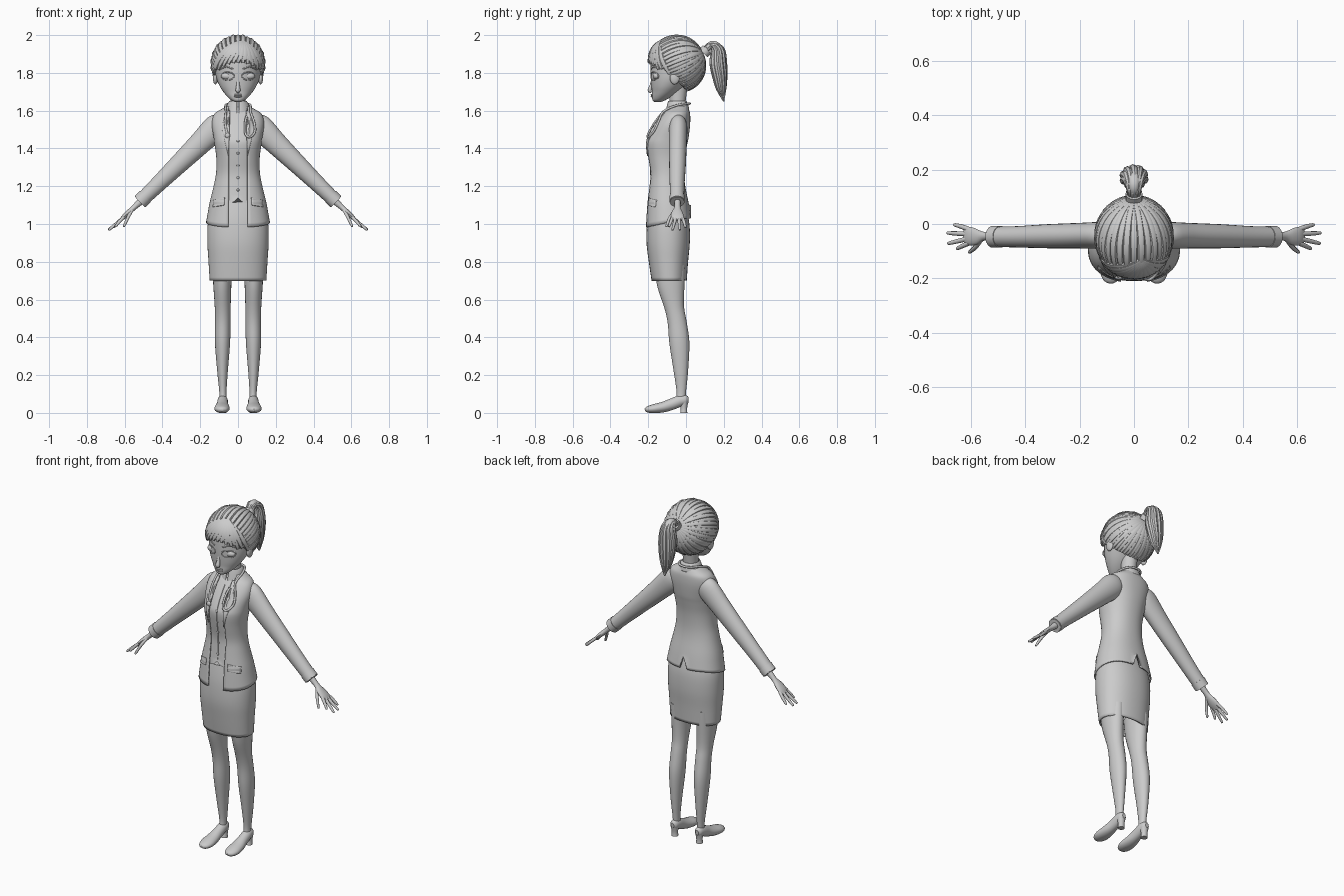
import bpy, bmesh, math
from mathutils import Vector, Matrix

if "Cube" in bpy.data.objects:
    bpy.data.objects.remove(bpy.data.objects["Cube"])

V = Vector


def smooth(P, k=4):
    """Catmull-Rom resampling of a list of tuples."""
    out = []
    for i in range(len(P) - 1):
        q = [P[max(i - 1, 0)], P[i], P[i + 1], P[min(i + 2, len(P) - 1)]]
        for j in range(k):
            t = j / k
            out.append(tuple(.5 * (2*b + (c-a)*t + (2*a-5*b+4*c-d)*t*t + (3*b-a-3*c+d)*t**3)
                             for a, b, c, d in zip(*q)))
    return out + [tuple(P[-1])]


def finish(bm, name, mirror=False, thick=0):
    me = bpy.data.meshes.new(name)
    bmesh.ops.recalc_face_normals(bm, faces=bm.faces[:])
    bm.to_mesh(me)
    bm.free()
    ob = bpy.data.objects.new(name, me)
    bpy.context.collection.objects.link(ob)
    if thick:
        m = ob.modifiers.new("thickness", 'SOLIDIFY')
        m.thickness, m.offset = thick, 0
    if mirror:
        ob.modifiers.new("mirror", 'MIRROR')
    return ob


def build(name, grids, closed=True, cap=True, **kw):
    """Skin lists of rings into one object."""
    bm = bmesh.new()
    for rings in grids:
        vs = [[bm.verts.new(p) for p in r] for r in rings]
        n = len(vs[0])
        for a, b in zip(vs, vs[1:]):
            for i in range(n if closed else n - 1):
                j = (i + 1) % n
                bm.faces.new((a[i], a[j], b[j], b[i]))
        if cap:
            bm.faces.new(vs[0])
            bm.faces.new(vs[-1])
    return finish(bm, name, **kw)


def tube(pts, ref=(0, 1, 0), n=16, k=4):
    """Rings along points (x, y, z, r_side, r_ref)."""
    P = smooth(pts, k) if k > 1 else pts
    C = [V(p[:3]) for p in P]
    rings = []
    for i, p in enumerate(P):
        t = (C[min(i + 1, len(C) - 1)] - C[max(i - 1, 0)]).normalized()
        b = V(ref(C[i]) if callable(ref) else ref)
        b = (b - b.dot(t) * t).normalized()
        a = t.cross(b)
        ring = []
        for j in range(n):
            w = 2 * math.pi * j / n
            v = C[i] + a * p[3] * math.cos(w) + b * p[4] * math.sin(w)
            v.z = max(v.z, 0)
            ring.append(v)
        rings.append(ring)
    return rings


def section(z, yf, yb, hw, n=48, gap=0, e=2.2):
    """Horizontal superellipse, starting at the front; gap leaves the front open."""
    cy, ry = (yf + yb) / 2, (yb - yf) / 2
    g = math.asin(min(.95, gap / hw) ** (e / 2)) if gap else 0
    s = lambda v: math.copysign(abs(v) ** (2 / e), v)
    angs = [g + (2 * math.pi - 2 * g) * i / n for i in range(n + 1 if gap else n)]
    return [V((hw * s(math.sin(a)), cy - ry * s(math.cos(a)), z)) for a in angs]


def front(rows, x, z, e=2.2):
    """y of the front of a lofted body at (x, z)."""
    r = min(rows, key=lambda q: abs(q[0] - z))
    cy, ry = (r[1] + r[2]) / 2, (r[2] - r[1]) / 2
    return cy - ry * max(0, 1 - abs(x / r[3]) ** e) ** (1 / e)


def blob(name, loc, size, mirror=False, cut=None):
    bm = bmesh.new()
    bmesh.ops.create_uvsphere(bm, u_segments=32, v_segments=20, radius=1,
                              matrix=Matrix.Translation(loc) @ Matrix.Diagonal((*size, 1)))
    if cut:
        bmesh.ops.bisect_plane(bm, geom=bm.verts[:] + bm.edges[:] + bm.faces[:],
                               plane_co=cut[0], plane_no=cut[1], clear_inner=True)
    return finish(bm, name, mirror)


# Open coat: rows are z, front y, back y, half width
TORSO = smooth([(1.625, -.09, .005, .05), (1.605, -.105, .012, .085), (1.58, -.125, .018, .122),
                (1.53, -.16, .018, .135), (1.46, -.2, .01, .125), (1.42, -.211, .002, .12),
                (1.35, -.203, -.01, .111), (1.27, -.191, -.014, .112), (1.2, -.195, -.008, .125),
                (1.11, -.205, .01, .147), (1.03, -.212, .023, .165)])
rings = []
for i, r in enumerate(TORSO):
    ring = section(*r, gap=min(.05, .75 * r[3]))
    drop = max(0, (1.11 - r[0]) / .08)
    for p in ring:                                   # hem dips at the front
        p.z -= .045 * drop * max(0, min(1, (.0 - p.y) / .2))
    if r[0] < 1.1:                                   # back vent
        ring[24].z = 1.1
    rings.append(ring)
build("coat", [rings], closed=False, cap=False, thick=.008)
inner = [(z, f + .008, b - .008, w - .008) for z, f, b, w in TORSO if z > 1.09]
rings = [section(*r) for r in inner]
for p in rings[-1]:
    p.z += .03 * max(0, 1 - abs(p.x) / .03)
build("vest", [rings])


def patch(name, corners, off, mirror=True):
    """Cloth panel lying on the chest; corners (x, z) go round."""
    a, b, c, d = [V(q) for q in corners]
    g = []
    for i in range(9):
        l, r = a.lerp(d, i / 8), b.lerp(c, i / 8)
        q = [l.lerp(r, j / 6) for j in range(7)]
        g.append([V((s.x, front(TORSO, s.x, s.y) - off, s.y)) for s in q])
    build(name, [g], closed=False, cap=False, mirror=mirror, thick=.006)


patch("pocket", [(.07, 1.14), (.13, 1.125), (.132, 1.09), (.072, 1.1)], .005)
patch("lapel", [(.042, 1.6), (.065, 1.6), (.085, 1.5), (.05, 1.36)], .006)
for i in range(5):
    z = 1.44 - i * .065
    blob("button", (0, front(TORSO, 0, z) + .006, z), (.007, .004, .007))
build("front_seam", [tube([(0, front(TORSO, 0, z) + .008, z, .003, .003)
                           for z in (1.57, 1.48, 1.4, 1.3, 1.2, 1.15)], n=6)])

# Skirt
SKIRT = smooth([(1.16, -.175, -.02, .115), (1.08, -.192, -.003, .138), (1.0, -.203, .014, .156),
                (.9, -.205, .016, .158), (.8, -.193, .007, .152), (.7, -.178, 0, .146)])
build("skirt", [[section(*r) for r in SKIRT]], cap=False, thick=.008)

# Shirt collar and neck
rings = []
for r in smooth([(1.65, -.092, -.002, .043), (1.635, -.098, .008, .053), (1.605, -.112, .014, .062)]):
    ring = section(*r, gap=.006)
    for p in ring:
        p.z -= .035 * max(0, (-p.y - .06) / .05) * (1.65 - r[0]) / .045
    rings.append(ring)
build("collar", [rings], closed=False, cap=False, thick=.006)
build("neck", [tube([(0, -.045, 1.58, .043, .043), (0, -.045, 1.64, .04, .042),
                     (0, -.04, 1.74, .045, .05)], n=24)])

# Sleeves, hands and fingers
build("sleeve", [tube([(.08, -.04, 1.545, .045, .035), (.115, -.041, 1.513, .068, .048),
                       (.2, -.043, 1.428, .06, .047), (.32, -.045, 1.311, .05, .044),
                       (.43, -.047, 1.204, .042, .039), (.52, -.047, 1.117, .037, .037)], n=24)], mirror=True)
cuff = tube([(.49, -.047, 1.146, .041, .04), (.518, -.047, 1.119, .0405, .04)], n=24, k=1)
build("cuff", [cuff], mirror=True)
parts = [tube([(.51, -.045, 1.125, .02, .018), (.55, -.045, 1.088, .014, .016),
               (.58, -.047, 1.06, .014, .03), (.605, -.045, 1.037, .012, .034),
               (.622, -.045, 1.02, .007, .028)])]
for base, mid, tip in [((.56, -.055, 1.075), (.582, -.085, 1.035), (.603, -.103, .99)),
                       ((.605, -.07, 1.037), (.628, -.08, 1.012), (.648, -.09, .988)),
                       ((.61, -.054, 1.032), (.647, -.063, 1.0), (.68, -.071, .971)),
                       ((.61, -.037, 1.032), (.647, -.035, 1.0), (.682, -.033, .972)),
                       ((.605, -.02, 1.035), (.632, -.01, 1.01), (.658, -.003, .984))]:
    end = V(tip) + (V(tip) - V(mid)) * .12
    parts.append(tube([(*base, .009, .009), (*mid, .0085, .0085), (*tip, .006, .006),
                       (*end, .001, .001)], ref=(.7, .2, .7), n=10))
build("hand", parts, mirror=True)

# Legs and heeled shoes
build("leg", [tube([(.083, -.085, .78, .052, .082), (.083, -.08, .68, .048, .073),
                    (.081, -.062, .56, .042, .052), (.081, -.047, .48, .041, .05),
                    (.082, -.035, .37, .04, .053), (.082, -.027, .22, .028, .038),
                    (.08, -.025, .11, .019, .025), (.08, -.03, .05, .02, .026)], n=24)], mirror=True)
build("shoe", [tube([(.085, -.218, .016, .008, .006), (.085, -.205, .018, .028, .016),
                     (.085, -.17, .022, .04, .024), (.084, -.12, .031, .037, .028),
                     (.082, -.075, .046, .03, .03), (.081, -.03, .064, .027, .03),
                     (.081, 0, .068, .022, .026), (.081, .013, .068, .01, .015)], ref=(0, 0, 1), n=24)], mirror=True)
build("shoe_heel", [tube([(.081, -.01, .06, .023, .022), (.081, -.011, .025, .018, .017),
                          (.081, -.012, 0, .019, .019)])], mirror=True)

# Head
HEAD = smooth([(1.645, -.165, -.135, .012), (1.655, -.177, -.11, .034), (1.675, -.18, -.075, .057),
               (1.7, -.18, -.04, .078), (1.73, -.183, -.005, .097), (1.77, -.186, .04, .113),
               (1.82, -.187, .075, .121), (1.87, -.184, .08, .12), (1.92, -.165, .065, .105),
               (1.96, -.13, .03, .07), (1.98, -.08, -.02, .02)])
build("head", [[section(*r, e=2) for r in HEAD]])
build("nose", [tube([(0, -.178, 1.765, .008, .006), (0, -.184, 1.735, .009, .008),
                     (0, -.192, 1.708, .013, .011), (0, -.184, 1.697, .008, .005)])])
for z, h in ((1.684, .005), (1.676, .006)):
    blob("lip", (0, -.178, z), (.022, .009, h))
blob("eye", (.055, -.156, 1.783), (.034, .02, .02), True)
blob("ear", (.12, -.06, 1.775), (.013, .026, .036), True)
lid = []
for i in range(25):
    a = 2 * math.pi * i / 24
    x, z = .055 + .034 * math.cos(a), 1.783 + .021 * math.sin(a)
    lid.append((x, front(HEAD, x, z, 2) - .001, z, .003, .003))
build("eyelid", [tube(lid, n=6, k=1)], mirror=True)
build("eyebrow", [tube([(x, front(HEAD, x, z, 2), z, .004, .004)
                        for x, z in ((.025, 1.82), (.06, 1.832), (.092, 1.82))], n=8)], mirror=True)

# Hair: strands swept over an ellipsoid from the hairline to the tie
HC, HR = V((0, -.05, 1.845)), V((.14, .15, .152))
blob("hair_base", HC, HR * .95, cut=((0, 0, 1.71), (0, .9, 1)))


def strand(u0, u1, w, th, lift=.97):
    pts = []
    for i in range(15):
        s = i / 14
        u = V(u0).normalized().slerp(V(u1).normalized(), s)
        k = .25 + .75 * math.sin(math.pi * (.12 + .76 * s))
        pts.append((*(HC + u * HR * lift), w * k, th * k))
    return tube(pts, ref=lambda p: p - HC, n=8, k=1)


m, ex = V((0, .137, .152)).normalized(), V((1, 0, 0))
e2, knot = m.cross(ex), V((0, .93, .38))
locks = []
for i in range(46):
    t = 2 * math.pi * (i + .5) / 46
    u = m * -.43 + .9 * (math.cos(t) * ex + math.sin(t) * e2)
    locks.append(strand(u, knot, .0145, .011, .965 + .018 * (i % 2)))
build("swept_hair", locks)
fringe = []
for i in range(21):
    s = -1 + i / 10
    x = .93 * s
    z = .06 - .42 * abs(s) ** 2.5 + (.1 if i % 2 else 0)
    y = -math.sqrt(max(.06, 1 - x * x - z * z))
    fringe.append(strand((.2, -.55, .8), (x, y, z), .016, .01, .985 + .015 * (i % 2)))
build("fringe", fringe)

# Ponytail and tie
TAIL = [(.1, 1.915, .022), (.135, 1.95, .026), (.168, 1.925, .038), (.171, 1.85, .048),
        (.18, 1.77, .04), (.187, 1.71, .027), (.2, 1.65, .004)]
tails = [tube([(0, y, z, r * .75, r * .75) for y, z, r in TAIL], ref=(1, 0, 0))]
for i in range(10):
    a = 2 * math.pi * i / 10
    tails.append(tube([(r * 1.15 * .68 * math.cos(a + j * .12), y + r * .62 * math.sin(a + j * .12),
                        z + (.012 * (i % 3) if j == 6 else 0), r * .36, r * .36)
                       for j, (y, z, r) in enumerate(TAIL)], ref=(1, 0, 0), n=8))
build("ponytail", tails)
build("hair_tie", [tube([(0, .092, 1.905, .031, .031), (0, .112, 1.925, .031, .031)], ref=(1, 0, 0), k=1)])

# Stethoscope draped round the neck
hang = lambda x, z: (x, front(TORSO, x, z) - .012, z)
path = [hang(-.055, 1.47), hang(-.068, 1.53), (-.064, -.12, 1.595), (-.066, -.05, 1.628), (-.04, .006, 1.637),
        (0, .02, 1.637), (.04, .006, 1.637), (.066, -.05, 1.628), (.066, -.12, 1.595), hang(.085, 1.54),
        hang(.09, 1.49), hang(.065, 1.46), hang(.04, 1.475), hang(.037, 1.53), hang(.045, 1.57)]
build("stethoscope_tube", [tube([(*p, .006, .006) for p in path],
                                ref=lambda p: p - V((0, -.05, p.z)), n=10)])
blob("stethoscope_disc", hang(-.055, 1.468), (.014, .009, .014))

for ob in bpy.context.collection.objects:
    ob.select_set(True)
    bpy.context.view_layer.objects.active = ob
bpy.ops.object.shade_smooth_by_angle(angle=math.radians(40))
